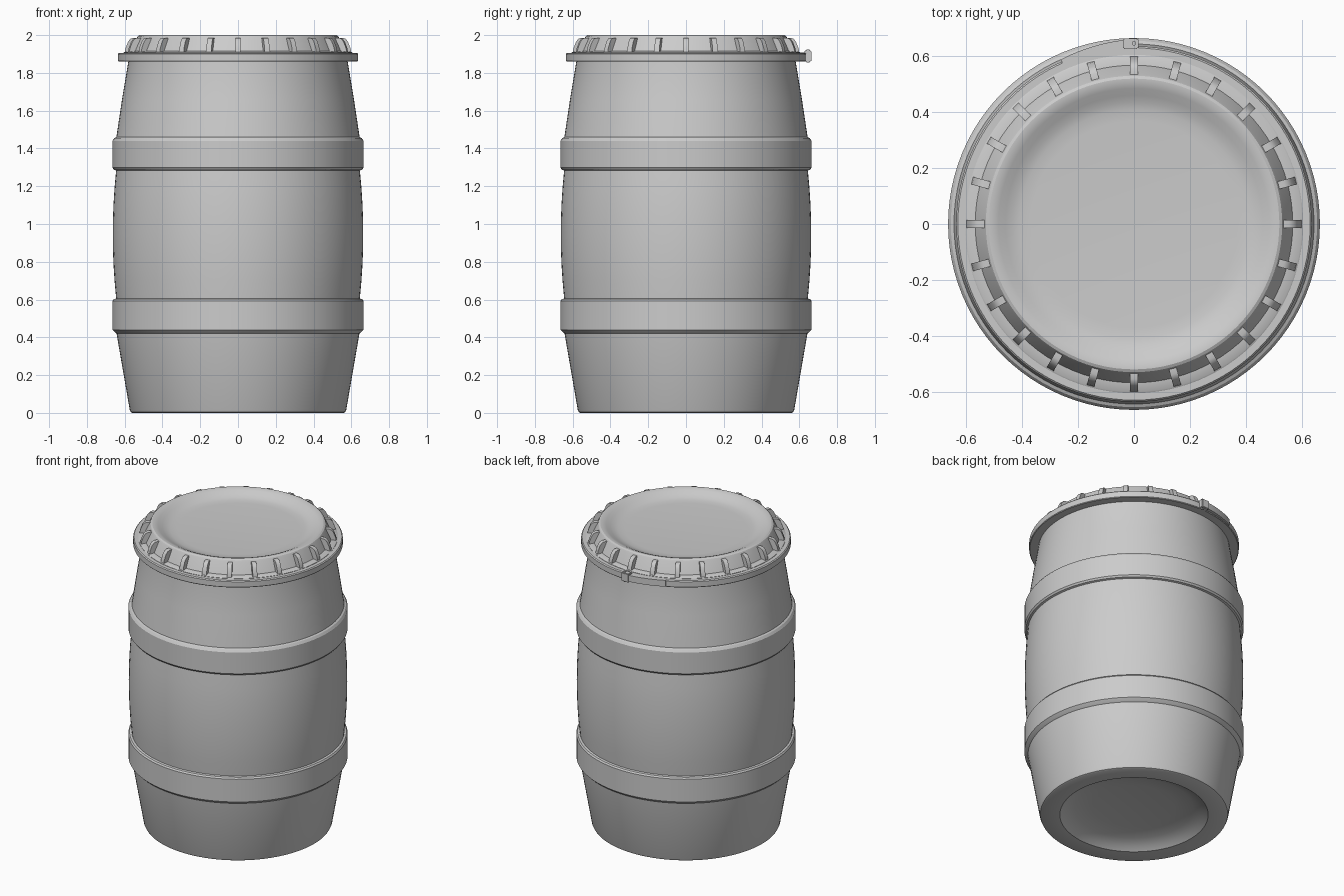
import bpy, bmesh, math
from mathutils import Matrix, Vector

cube = bpy.data.objects.get("Cube")
if cube:
    bpy.data.objects.remove(cube, do_unlink=True)

grey = bpy.data.materials.new("plain_grey")
grey.use_nodes = True
grey.diffuse_color = (0.6, 0.6, 0.6, 1)
grey.node_tree.nodes["Principled BSDF"].inputs["Base Color"].default_value = (0.6, 0.6, 0.6, 1)


def finish(name, bm, angle=30):
    """Turn a bmesh into a shaded object."""
    bmesh.ops.remove_doubles(bm, verts=bm.verts, dist=1e-5)
    bmesh.ops.recalc_face_normals(bm, faces=bm.faces)
    mesh = bpy.data.meshes.new(name)
    bm.to_mesh(mesh)
    bm.free()
    mesh.materials.append(grey)
    obj = bpy.data.objects.new(name, mesh)
    bpy.context.collection.objects.link(obj)
    bpy.ops.object.select_all(action='DESELECT')
    obj.select_set(True)
    bpy.context.view_layer.objects.active = obj
    bpy.ops.object.shade_smooth_by_angle(angle=math.radians(angle))
    return obj


def lathe(name, profile, closed=False, steps=96):
    """Spin a (radius, height) profile around the z axis."""
    bm = bmesh.new()
    verts = [bm.verts.new((r, 0, z)) for r, z in profile]
    edges = [bm.edges.new(pair) for pair in zip(verts, verts[1:])]
    if closed:
        edges.append(bm.edges.new((verts[-1], verts[0])))
    bmesh.ops.spin(bm, geom=verts + edges, cent=(0, 0, 0), axis=(0, 0, 1),
                   angle=math.tau, steps=steps)
    return finish(name, bm)


def bulge(z):
    """Radius of the bowed middle wall."""
    return 0.663 - 0.018 * ((z - 0.945) / 0.34) ** 2


# Barrel wall with two raised bands and a hollowed base
base = [(0, 0.065), (0.25, 0.06), (0.36, 0.045), (0.42, 0.022), (0.45, 0),
        (0.56, 0), (0.568, 0.004), (0.573, 0.015)]
low_band = [(0.643, 0.42), (0.65, 0.425), (0.665, 0.44), (0.665, 0.592), (0.658, 0.602)]
middle = [(bulge(z), z) for z in (0.605, 0.7, 0.78, 0.86, 0.945, 1.03, 1.11, 1.19, 1.283)]
high_band = [(0.657, 1.287), (0.665, 1.298), (0.665, 1.44), (0.655, 1.455), (0.644, 1.46)]
neck = [(0.614, 1.66), (0.58, 1.865), (0.58, 1.89), (0, 1.89)]
lathe("barrel_body", base + low_band + middle + high_band + neck)

# Clamping ring under the lid
lathe("clamp_ring", [(0.575, 1.86), (0.632, 1.86), (0.636, 1.864), (0.636, 1.9),
                     (0.63, 1.906), (0.575, 1.906)], closed=True)

# Lid with a flange, sloping wall and dished top
lathe("lid", [(0, 1.895), (0.605, 1.895), (0.605, 1.908), (0.6, 1.911), (0.568, 1.915),
              (0.536, 1.985), (0.53, 1.995), (0.52, 2.0), (0.505, 1.999), (0.485, 1.991),
              (0.46, 1.978), (0.435, 1.967), (0.41, 1.961), (0.37, 1.958), (0, 1.957)])

# Grip ribs around the lid
rib_profile = [(0.535, 1.905), (0.6, 1.905), (0.596, 1.93), (0.582, 1.965),
               (0.57, 1.98), (0.555, 1.986), (0.53, 1.986)]
count = 24
bm = bmesh.new()
for i in range(count):
    turn = Matrix.Rotation(math.tau * i / count, 3, 'Z')
    face = bm.faces.new([bm.verts.new(turn @ Vector((r, -0.014, z))) for r, z in rib_profile])
    ext = bmesh.ops.extrude_face_region(bm, geom=[face])["geom"]
    bmesh.ops.translate(bm, vec=turn @ Vector((0, 0.028, 0)),
                        verts=[v for v in ext if isinstance(v, bmesh.types.BMVert)])
finish("lid_ribs", bm)

# Curved locking lever lying along the back of the ring
bm = bmesh.new()
rows = []
steps = 12
for i in range(steps + 1):
    t = i / steps
    a = math.radians(89 + 25 * t)
    outer = 0.662 - 0.018 * t
    rows.append([bm.verts.new((r * math.cos(a), r * math.sin(a), z))
                 for r, z in ((0.625, 1.866), (outer, 1.866), (outer, 1.908), (0.625, 1.908))])
for a, b in zip(rows, rows[1:]):
    for k in range(4):
        n = (k + 1) % 4
        bm.faces.new((a[k], a[n], b[n], b[k]))
bm.faces.new(rows[0])
bm.faces.new(rows[-1])
finish("lock_lever", bm)

# Hinge block and pin
bm = bmesh.new()
bmesh.ops.create_cube(bm, size=1, matrix=Matrix.Translation((-0.012, 0.645, 1.889))
                      @ Matrix.Diagonal((0.055, 0.038, 0.058, 1)))
bmesh.ops.bevel(bm, geom=bm.edges[:], offset=0.004, segments=2, affect='EDGES')
finish("hinge_block", bm)
bm = bmesh.new()
bmesh.ops.create_cone(bm, cap_ends=True, segments=16, radius1=0.008, radius2=0.008,
                      depth=0.07, matrix=Matrix.Translation((0, 0.646, 1.889)))
finish("hinge_pin", bm)
